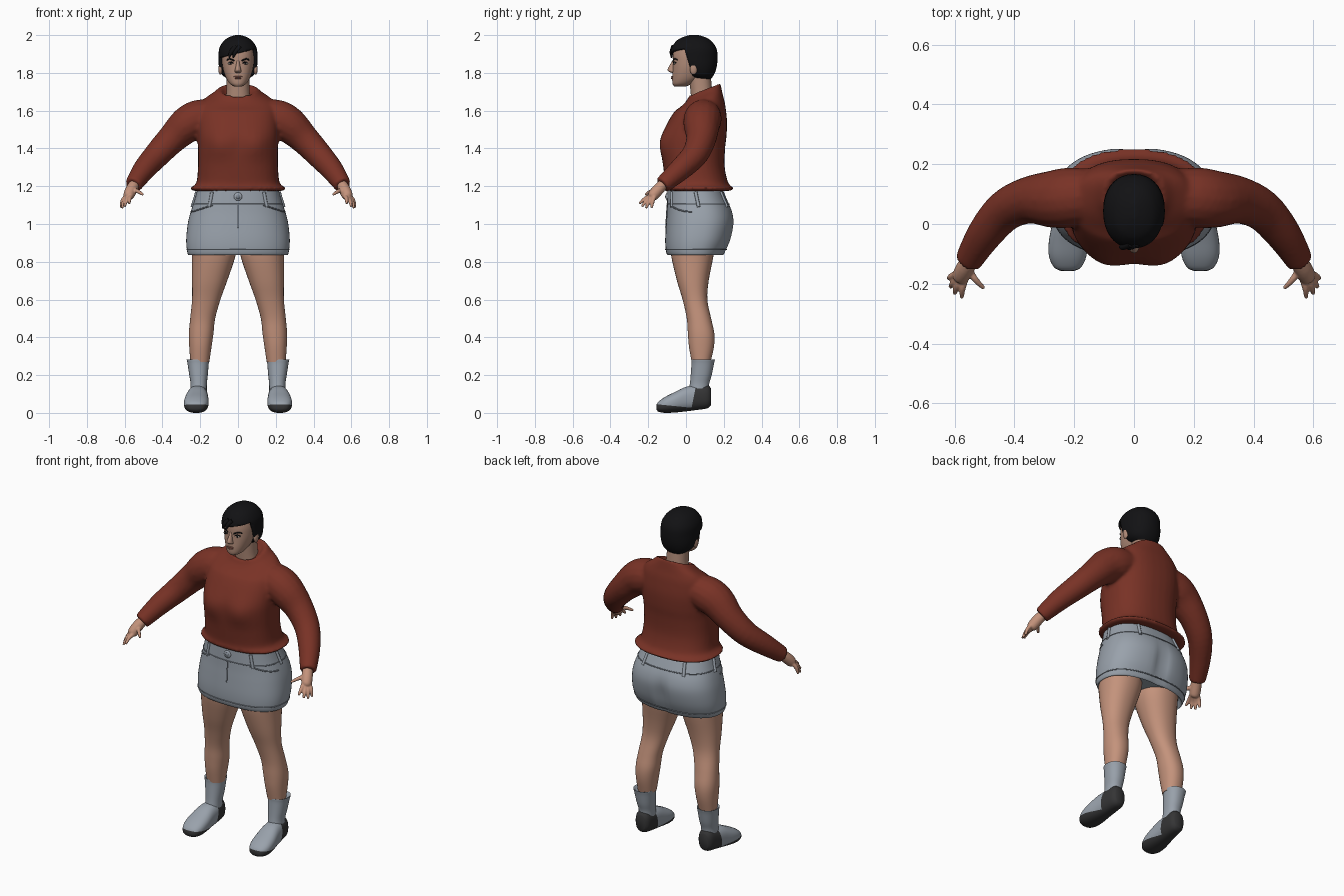
import bpy
import bmesh
from math import cos, sin, pi, exp, radians, copysign
from mathutils import Vector, Matrix

default_cube = bpy.data.objects.get("Cube")
if default_cube:
    bpy.data.objects.remove(default_cube, do_unlink=True)


def material(name, red, green, blue):
    mat = bpy.data.materials.new(name)
    mat.use_nodes = True
    colour = (red, green, blue, 1)
    mat.diffuse_color = colour
    shader = mat.node_tree.nodes["Principled BSDF"]
    shader.inputs["Base Color"].default_value = colour
    shader.inputs["Roughness"].default_value = .8
    return mat


SKIN = material("skin", .55, .29, .2)
FACE = material("face_skin", .44, .26, .19)
HAIR = material("black_hair", .006, .006, .007)
SWEATER = material("rust_sweater", .19, .032, .019)
DENIM = material("grey_denim", .32, .36, .41)
SEAM = material("denim_seam", .22, .25, .29)
SOLE = material("dark_sole", .035, .035, .036)
EYE = material("eye_white", .5, .45, .4)
LIPS = material("lips", .3, .12, .09)


def refine(rows, steps=4):
    """Smooth spline through rows of numbers."""
    result = []
    for i in range(len(rows) - 1):
        a, b, c, d = (rows[min(max(i + k, 0), len(rows) - 1)] for k in (-1, 0, 1, 2))
        for step in range(steps):
            t = step / steps
            result.append(tuple(
                q + .5 * t * (r - p + t * (2 * p - 5 * q + 4 * r - s + t * (3 * (q - r) + s - p)))
                for p, q, r, s in zip(a, b, c, d)))
    return result + [tuple(rows[-1])]


def round_off(value, power):
    return copysign(abs(value) ** (2 / power), value)


def section(row, angle, power=2.2, along_y=False):
    """Point on a cross-section row: level, low side, high side, half width, centre x."""
    level, low, high, width, centre = (tuple(row) + (0,))[:5]
    x = centre + width * round_off(cos(angle), power)
    across = (low + high) / 2 + (high - low) / 2 * round_off(sin(angle), power)
    return Vector((x, level, across) if along_y else (x, across, level))


def loft(rows, side=1, power=2.2, along_y=False, count=36, warp=None):
    rings = []
    for row in refine(rows):
        ring = [section(row, 2 * pi * k / count, power, along_y) for k in range(count)]
        if warp:
            ring = [warp(p) for p in ring]
        rings.append([Vector((p.x * side, p.y, p.z)) for p in ring])
    return rings


def surface(rows, level, degrees, power=2.2):
    """Point on a lofted surface at a height and direction."""
    fine = refine(rows)
    for low, high in reversed(list(zip(fine, fine[1:]))):
        if low[0] <= level <= high[0]:
            t = (level - low[0]) / (high[0] - low[0])
            row = [p + (q - p) * t for p, q in zip(low, high)]
            return section(row, radians(degrees), power)


def tube(points, side=1, count=16):
    """Round limb through rows of x, y, z, radius."""
    path = refine(points)
    centres = [Vector((p[0] * side, p[1], p[2])) for p in path]
    whole = (centres[-1] - centres[0]).normalized()
    up = Vector((0, 0, 1)) if abs(whole.z) < .9 else Vector((0, 1, 0))
    rings = []
    for i, centre in enumerate(centres):
        along = centres[min(i + 1, len(path) - 1)] - centres[max(i - 1, 0)]
        across = along.cross(up).normalized()
        upward = across.cross(along).normalized()
        rings.append([centre + path[i][3] * (across * cos(a) + upward * sin(a))
                      for a in (2 * pi * k / count for k in range(count))])
    return rings


def finish(name, bm, mats):
    for face in bm.faces:
        face.smooth = True
    mesh = bpy.data.meshes.new(name)
    bm.to_mesh(mesh)
    bm.free()
    for mat in mats:
        mesh.materials.append(mat)
    mesh.set_sharp_from_angle(angle=radians(50))
    obj = bpy.data.objects.new(name, mesh)
    bpy.context.collection.objects.link(obj)
    return obj


def build(name, parts, *mats, edit=None, voxel=0):
    bm = bmesh.new()
    for rings in parts:
        loops = [[bm.verts.new(p) for p in ring] for ring in rings]
        for a, b in zip(loops, loops[1:]):
            for k in range(len(a)):
                bm.faces.new((a[k - 1], a[k], b[k], b[k - 1]))
        bm.faces.new(loops[0])
        bm.faces.new(loops[-1])
    bmesh.ops.recalc_face_normals(bm, faces=bm.faces)
    if edit:
        edit(bm)
    obj = finish(name, bm, mats)
    if voxel:  # fuse overlapping pieces into one soft skin
        fuse = obj.modifiers.new("fuse", 'REMESH')
        fuse.mode, fuse.voxel_size, fuse.use_smooth_shade = 'VOXEL', voxel, True
        soften = obj.modifiers.new("soften", 'SMOOTH')
        soften.factor, soften.iterations = .5, 5
    return obj


def blob(name, place, size, mat):
    bm = bmesh.new()
    bmesh.ops.create_uvsphere(bm, u_segments=16, v_segments=10, radius=1,
                              matrix=Matrix.Translation(place) @ Matrix.Diagonal((*size, 1)))
    return finish(name, bm, [mat])


def strip(name, points, radius, mat):
    return build(name, [tube([(*p, radius) for p in points], count=8)], mat)


def cut(bm, place, normal):
    """Split along a plane; return a test for being above it."""
    bmesh.ops.bisect_plane(bm, geom=bm.verts[:] + bm.edges[:] + bm.faces[:],
                           plane_co=place, plane_no=normal)
    return lambda face: (face.calc_center_median() - Vector(place)).dot(Vector(normal)) > 0


# Sweater: torso with raised back collar, fused with both sleeves
def shape_torso(p):
    lift = min(max((p.z - 1.6) / .1, 0), 1)
    bust = exp(-((abs(p.x) - .1) / .07) ** 2 - ((p.z - 1.42) / .07) ** 2)
    y = p.y - .018 * bust if p.y < 0 else p.y
    return Vector((p.x, y, p.z + lift * .4 * (p.y - .1)))


torso = [(1.175, -.105, .235, .235), (1.19, -.115, .252, .255), (1.215, -.11, .225, .222),
         (1.3, -.12, .205, .212), (1.4, -.13, .207, .212), (1.47, -.125, .215, .215),
         (1.55, -.09, .217, .215), (1.62, -.045, .208, .205), (1.66, -.015, .195, .18),
         (1.69, .005, .187, .13), (1.715, .015, .178, .095), (1.69, .025, .155, .07)]
sleeve = [(.1, .1, 1.58, .08), (.2, .09, 1.56, .1), (.27, .083, 1.525, .097),
          (.35, .08, 1.45, .08), (.43, .045, 1.365, .07), (.5, -.035, 1.285, .06),
          (.555, -.125, 1.205, .046)]
build("sweater", [loft(torso, power=2.4, warp=shape_torso), tube(sleeve), tube(sleeve, -1)],
      SWEATER, voxel=.01)


# Skirt with soft rear cleft, waistband, loops, pockets and button
def shape_skirt(p):
    if p.y > 0:
        p.y -= .025 * exp(-(p.x / .03) ** 2 - ((p.z - .95) / .1) ** 2)
    return p


skirt = [(.87, -.08, .18, .24), (.835, -.095, .195, .26), (.86, -.107, .212, .27),
         (.92, -.11, .238, .274), (1, -.106, .254, .266), (1.06, -.102, .247, .252),
         (1.12, -.1, .222, .232), (1.18, -.098, .195, .215)]
build("skirt", [loft(skirt, power=2.4, warp=shape_skirt, count=60)], DENIM)
build("waist", [loft([(1.15, -.08, .18, .2), (1.23, -.08, .18, .2)])], SKIN)


def on_skirt(level, degrees):
    return surface(skirt, level, degrees, 2.4)


strip("waistband_seam", [on_skirt(1.105, d) for d in range(0, 361, 10)], .003, SEAM)
strip("hem_seam", [on_skirt(.865, d) for d in range(0, 361, 10)], .003, SEAM)
strip("front_seam", [on_skirt(z / 100, 270) for z in range(98, 111, 4)], .003, SEAM)
for degrees in (235, 305, 0, 180, 60, 120):
    strip("belt_loop", [on_skirt(z, degrees) for z in (1.09, 1.13, 1.17)], .009, DENIM)
for start, turn in ((240, -1), (300, 1)):
    strip("pocket_edge", [on_skirt(1.1 - .035 * sin(k * pi / 10), start + turn * k * 10)
                          for k in range(6)], .004, SEAM)
blob("waist_button", on_skirt(1.145, 270), (.022, .008, .022), DENIM)
blob("button_centre", on_skirt(1.145, 270) - Vector((0, .005, 0)), (.012, .006, .012), SEAM)

# Legs, socks, shoes, hands: one set per side
leg = [(.27, .03, .13, .05, .202), (.35, .016, .148, .059, .199), (.42, .01, .15, .065, .195),
       (.5, .004, .133, .066, .187), (.6, -.018, .113, .075, .168), (.7, -.048, .12, .093, .15),
       (.83, -.078, .145, .115, .129), (.9, -.08, .15, .118, .13)]
sock = [(.09, .01, .12, .045, .21), (.15, .02, .122, .043, .208), (.2, .025, .136, .049, .209),
        (.26, .029, .148, .056, .211), (.283, .029, .153, .059, .212), (.27, .04, .14, .045, .21)]
shoe = [(-.157, .018, .042, .022, .222), (-.145, .006, .06, .045, .222),
        (-.11, 0, .085, .062, .222), (-.06, .002, .11, .065, .22), (0, .008, .138, .058, .216),
        (.06, .016, .146, .052, .212), (.112, .024, .15, .045, .21), (.132, .04, .13, .03, .21)]
palm = [(.54, -.105, 1.225, .026), (.563, -.145, 1.185, .031), (.579, -.175, 1.15, .029),
        (.583, -.185, 1.138, .018)]
fingers = [((.563, -.18, 1.15), (.576, -.247, 1.108)), ((.576, -.182, 1.143), (.6, -.233, 1.092)),
           ((.588, -.178, 1.14), (.614, -.211, 1.083)), ((.597, -.167, 1.143), (.62, -.182, 1.085)),
           ((.553, -.15, 1.18), (.502, -.215, 1.155))]


def paint_shoe(bm):
    above_sole = cut(bm, (0, 0, .03), (0, .1, 1))
    in_heel = cut(bm, (0, .04, .08), (0, 1, -.2))
    for face in bm.faces:
        face.material_index = int(in_heel(face) or not above_sole(face))


for side, label in ((1, "left"), (-1, "right")):
    build(label + "_leg", [loft(leg, side)], SKIN)
    build(label + "_sock", [loft(sock, side)], DENIM)
    build(label + "_shoe", [loft(shoe, side, 2.4, True)], DENIM, SOLE, edit=paint_shoe)
    digits = []
    for base, tip in fingers:
        middle = (Vector(base) + Vector(tip)) / 2 + Vector((.004, -.002, .006))
        digits.append(tube([(*base, .012), (*middle, .011), (*tip, .007)], side, 10))
    build(label + "_hand", [tube(palm, side)] + digits, SKIN, voxel=.004)

# Head, neck and nose
head = [(1.728, -.062, .0, .02), (1.742, -.071, .03, .043), (1.775, -.073, .08, .064),
        (1.82, -.071, .11, .079), (1.86, -.07, .13, .085), (1.9, -.069, .14, .085),
        (1.94, -.056, .13, .075), (1.975, -.01, .09, .04)]
build("head", [loft(head)], FACE)
build("neck", [loft([(1.63, .03, .15, .075), (1.69, .025, .14, .062), (1.8, .015, .13, .06)])], FACE)
build("nose", [loft([(1.8, -.075, -.05, .012), (1.808, -.092, -.05, .018), (1.82, -.097, -.05, .015),
                     (1.85, -.081, -.05, .009), (1.87, -.069, -.05, .007)], count=16)], FACE)

# Facial features
for side, label in ((1, "left"), (-1, "right")):
    eye = surface(head, 1.85, 270 + 26 * side)
    blob(label + "_eye", eye, (.014, .005, .006), EYE)
    blob(label + "_iris", eye - Vector((0, .003, 0)), (.006, .004, .006), HAIR)
    strip(label + "_eyelid", [surface(head, z, 270 + side * d)
                              for z, d in ((1.852, 15), (1.858, 26), (1.851, 37))], .003, HAIR)
    strip(label + "_eyebrow", [surface(head, z, 270 + side * d)
                               for z, d in ((1.864, 11), (1.874, 28), (1.868, 42))], .004, HAIR)
    blob(label + "_ear", (side * .093, .04, 1.82), (.011, .02, .03), FACE)
blob("upper_lip", (0, -.073, 1.78), (.023, .006, .004), LIPS)
blob("lower_lip", (0, -.073, 1.772), (.019, .007, .005), LIPS)

# Hair cap, cut open around the face
hair = [(1.765, .05, .13, .05), (1.79, .0, .148, .084), (1.83, -.05, .162, .1),
        (1.88, -.08, .167, .103), (1.93, -.076, .161, .099), (1.97, -.05, .133, .075),
        (1.99, -.015, .1, .045), (2, .02, .065, .012)]


def open_face(bm):
    over_fringe = cut(bm, (0, 0, 1.905), (-.25, 0, 1))
    behind_temple = cut(bm, (0, .015, 1.85), (0, 1, .3))
    hidden = [f for f in bm.faces if not over_fringe(f) and not behind_temple(f)]
    bmesh.ops.delete(bm, geom=hidden, context='FACES')


cap = build("hair", [loft(hair)], HAIR, edit=open_face)
shell = cap.modifiers.new("thickness", 'SOLIDIFY')
shell.thickness, shell.offset = .02, -1
for shift in (0, -.022):
    build("forelock", [tube([(shift + .01, -.066, 1.94, .012), (shift - .015, -.076, 1.91, .011),
                             (shift - .025, -.077, 1.88, .003)])], HAIR)
